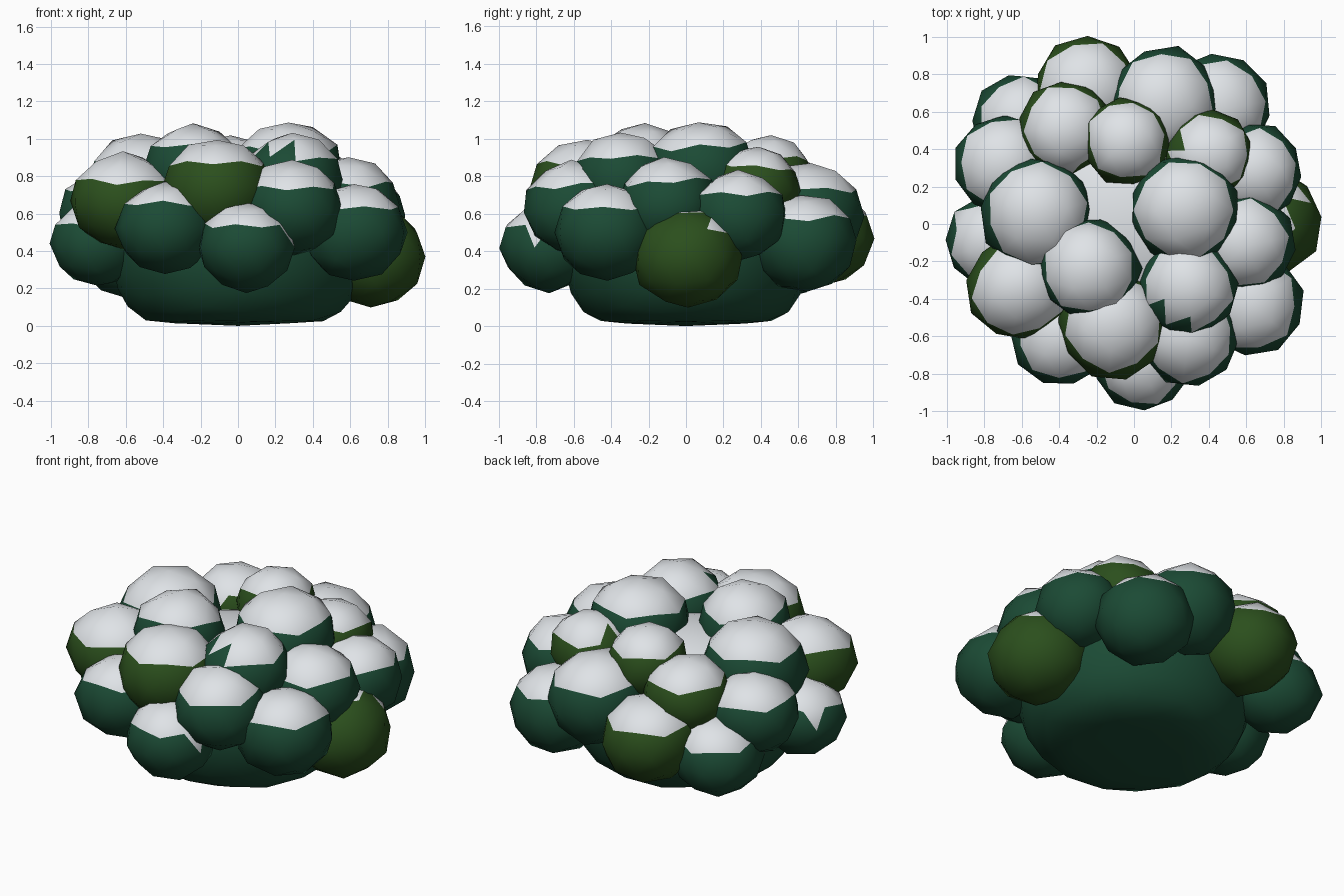
import bpy, bmesh, math, random
from mathutils import Vector, Matrix

if "Cube" in bpy.data.objects:
    bpy.data.objects.remove(bpy.data.objects["Cube"])

random.seed(4)


def material(name, rgb):
    m = bpy.data.materials.new(name)
    m.diffuse_color = (*rgb, 1)
    m.use_nodes = True
    m.node_tree.nodes["Principled BSDF"].inputs["Base Color"].default_value = m.diffuse_color
    return m


GREEN = material("dark_green_leaves", (0.011, 0.069, 0.035))
OLIVE = material("olive_green_leaves", (0.024, 0.078, 0.012))
SNOW = material("snow", (0.76, 0.79, 0.82))


def finish(name, bm, leaf, snowy):
    """Store a mesh, put snow on the faces chosen by the rule and shade it smooth."""
    bm.normal_update()
    for f in bm.faces:
        f.smooth = True
        f.material_index = 1 if snowy(f) else 0
    me = bpy.data.meshes.new(name)
    bm.to_mesh(me)
    bm.free()
    me.materials.append(leaf)
    me.materials.append(SNOW)
    ob = bpy.data.objects.new(name, me)
    bpy.context.collection.objects.link(ob)
    return ob


def leaf_clump(name, x, y, z, r, leaf, bare_side=None):
    """Slightly irregular low-poly ball with a snow cap."""
    bm = bmesh.new()
    bmesh.ops.create_icosphere(bm, subdivisions=2, radius=r * 1.02)
    for v in bm.verts:
        v.co *= random.uniform(0.96, 1.04)
        v.co = Vector((v.co.x * 1.04, v.co.y * 1.04, v.co.z * 0.96))
    turn = Matrix.Rotation(random.uniform(0, math.tau), 4, 'Z')
    tilt = Matrix.Rotation(random.uniform(-0.1, 0.1), 4, 'X')
    bmesh.ops.transform(bm, matrix=Matrix.Translation((x, y, z)) @ tilt @ turn, verts=bm.verts)

    def snowy(f):
        # A longer bare_side vector clears more snow from that side
        if bare_side and f.normal.dot(Vector(bare_side)) > 0.35:
            return False
        return f.normal.z > 0.46
    finish(name, bm, leaf, snowy)


# Rounded bush body, fuller below, with a nearly flat, slightly bowed underside
bm = bmesh.new()
bmesh.ops.create_icosphere(bm, subdivisions=3, radius=1)
for v in bm.verts:
    d = math.hypot(v.co.x, v.co.y)
    k = d ** -0.5 if v.co.z < 0 and d > 0.01 else 1
    v.co = Vector((v.co.x * k * 0.68, v.co.y * k * 0.66, 0.40 + v.co.z * 0.45))
    d = math.hypot(v.co.x, v.co.y)
    v.co.z = max(v.co.z, 0.03 * min(1, d / 0.5) ** 2)
finish("bush_body", bm, GREEN, lambda f: f.normal.z > 0.6)

# Leaf clumps: x, y, z, radius, leaf colour, side left bare of snow
clumps = [
    # low outer ring
    (-0.25, 0.715, 0.47, 0.27, OLIVE, (-0.5, 0.1, 0)), (0.45, 0.63, 0.44, 0.27, GREEN),
    (-0.60, 0.54, 0.39, 0.25, GREEN), (-0.755, -0.09, 0.44, 0.235, GREEN),
    (0.62, -0.42, 0.50, 0.27, GREEN), (-0.39, -0.60, 0.52, 0.25, GREEN),
    (0.045, -0.735, 0.42, 0.245, GREEN),
    # middle ring
    (0.16, 0.655, 0.60, 0.28, GREEN), (0.645, 0.28, 0.59, 0.245, GREEN),
    (-0.695, 0.32, 0.60, 0.25, GREEN), (0.59, -0.10, 0.65, 0.255, GREEN),
    (-0.615, -0.34, 0.665, 0.265, OLIVE), (0.29, -0.59, 0.63, 0.26, GREEN),
    (-0.11, -0.54, 0.73, 0.28, OLIVE, (0.45, 0.0, 0)),
    # crown
    (-0.37, 0.51, 0.70, 0.24, OLIVE, (-0.38, 0.3, 0)), (-0.04, 0.44, 0.80, 0.225, OLIVE),
    (0.40, 0.37, 0.74, 0.225, OLIVE, (-0.52, 0.15, 0)), (-0.52, 0.06, 0.74, 0.29, GREEN),
    (0.27, 0.08, 0.82, 0.28, GREEN), (-0.24, -0.24, 0.82, 0.263, GREEN),
    (0.29, -0.34, 0.78, 0.255, GREEN, (-0.4, -0.4, 0)),
]
for i, c in enumerate(clumps, 1):
    leaf_clump(f"leaf_clump_{i}", *c)

# Low side clump whose outer face has no snow
leaf_clump("leaf_clump_side", 0.71, 0.01, 0.37, 0.28, OLIVE, bare_side=(1, -0.3, 0))
